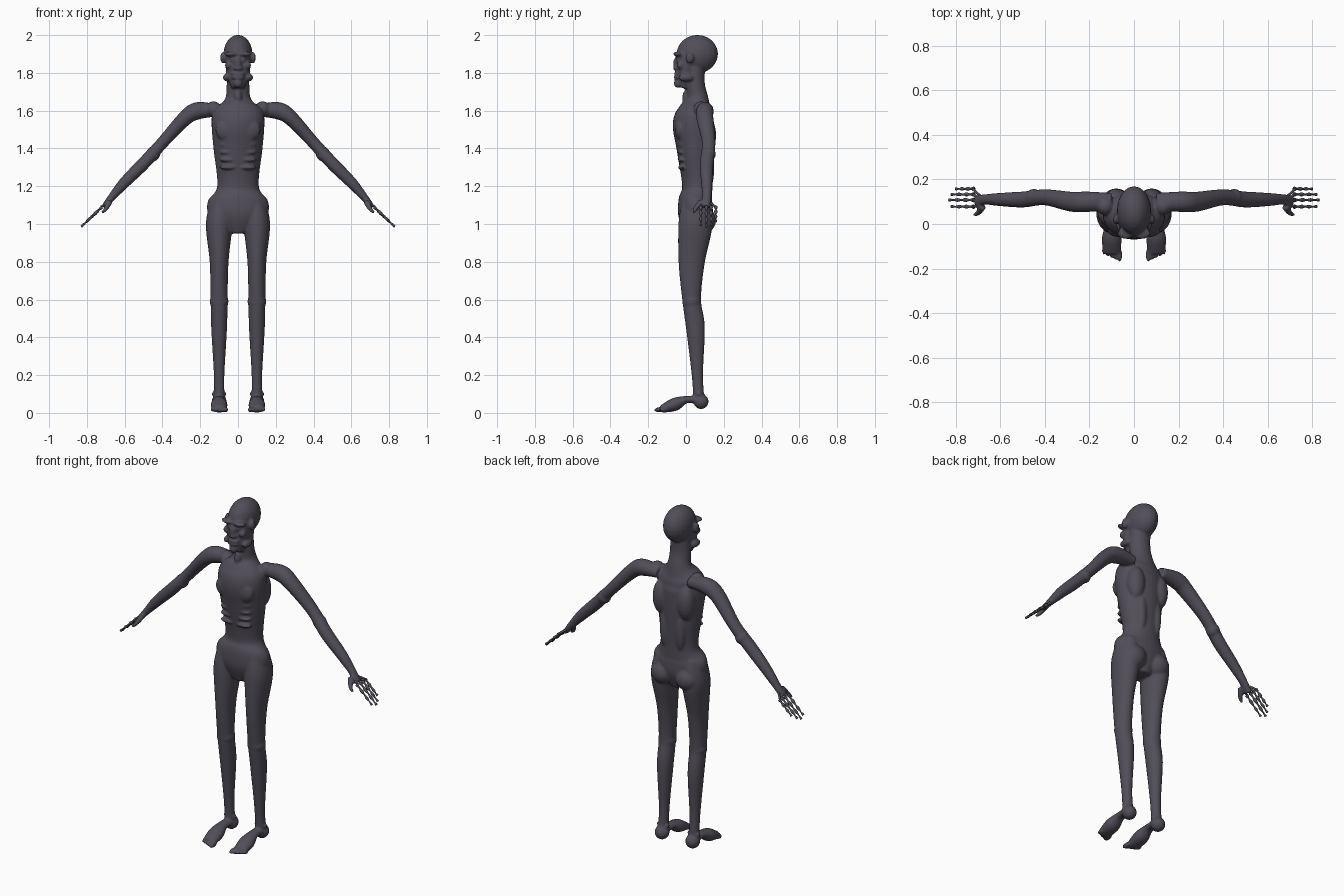
import bpy, bmesh, math
from mathutils import Vector, Matrix

cube = bpy.data.objects.get("Cube")
if cube:
    bpy.data.objects.remove(cube, do_unlink=True)

skin = bpy.data.materials.new("dark grey violet skin")
skin.use_nodes = True
tone = (0.085, 0.075, 0.1, 1)
skin.diffuse_color = tone
shader = skin.node_tree.nodes["Principled BSDF"]
shader.inputs["Base Color"].default_value = tone
shader.inputs["Roughness"].default_value = 0.8

SIDES = {"left": 1, "right": -1}
ACROSS, DEPTH = Vector((1, 0, 0)), Vector((0, 1, 0))
# Stretches for the rounded masses
ROUND, TALL, WIDE, LONG = (1, 1, 1), (1, 1, 2), (2, 1, 1), (1, 2, 1)
RIDGE, PAD = (3, 2, 1), (2, 1, 2)


def spline(keys, steps=6):
    """Smooth rings (x, y, z, radius, other radius) through a few key rings."""
    keys = [Vector(key) for key in keys]
    last = len(keys) - 1
    rings = []
    for i in range(last):
        start, end = keys[i], keys[i + 1]
        leave = (end - keys[max(i - 1, 0)]) / 2
        arrive = (keys[min(i + 2, last)] - start) / 2
        for step in range(steps):
            t = step / steps
            ease = t * t * (3 - 2 * t)
            rings.append(start * (1 - ease) + end * ease
                         + leave * (t * (1 - t) ** 2) - arrive * (t * t * (1 - t)))
    return rings + [keys[-1]]


def loft(bm, rings, axis, side=1, count=24):
    """Closed tube through the rings, its first radius lying along the axis."""
    middles = [Vector((ring[0] * side, ring[1], ring[2])) for ring in rings]
    last = len(rings) - 1
    loops = []
    for i, ring in enumerate(rings):
        along = (middles[min(i + 1, last)] - middles[max(i - 1, 0)]).normalized()
        u = (axis - along * axis.dot(along)).normalized()
        v = along.cross(u)
        loop = []
        for k in range(count):
            angle = math.tau * k / count
            offset = u * math.cos(angle) * ring[3] + v * math.sin(angle) * ring[4]
            loop.append(bm.verts.new(middles[i] + offset))
        loops.append(loop)
    faces = [bm.faces.new(loops[0]), bm.faces.new(loops[-1])]
    for low, high in zip(loops, loops[1:]):
        for k in range(count):
            following = (k + 1) % count
            faces.append(bm.faces.new((low[k], low[following], high[following], high[k])))
    bmesh.ops.recalc_face_normals(bm, faces=faces)


def blob(bm, centre, size, stretch=ROUND, side=1):
    """Rounded mass of muscle or bone."""
    place = Matrix.Translation((centre[0] * side, centre[1], centre[2]))
    scale = Matrix.Diagonal((*(size * factor for factor in stretch), 1))
    bmesh.ops.create_uvsphere(bm, u_segments=20, v_segments=12, radius=1, matrix=place @ scale)


def finish(bm, name):
    mesh = bpy.data.meshes.new(name)
    bm.to_mesh(mesh)
    bm.free()
    mesh.materials.append(skin)
    for polygon in mesh.polygons:
        polygon.use_smooth = True
    result = bpy.data.objects.new(name, mesh)
    bpy.context.collection.objects.link(result)
    return result


def add_trunk(bm):
    # Pelvis, waist, rib cage and neck, bottom to top
    loft(bm, spline([
        (0, .05, .95, .05, .06), (0, .05, 1.04, .15, .09), (0, .05, 1.12, .16, .09),
        (0, .06, 1.2, .11, .08), (0, .05, 1.4, .13, .1), (0, .04, 1.53, .14, .11),
        (0, .05, 1.6, .13, .09), (0, .06, 1.66, .07, .06), (0, .05, 1.74, .06, .05),
        (0, .05, 1.85, .06, .05)]), ACROSS, count=32)
    # Throat
    blob(bm, (0, 0, 1.67), .02, TALL)


def add_torso_muscles(bm, side):
    # Chest, shoulder blade, back, shoulder, buttock
    blob(bm, (.06, -.03, 1.5), .03, PAD, side)
    blob(bm, (.08, .11, 1.47), .05, TALL, side)
    blob(bm, (.05, .12, 1.3), .03, (1, 1, 4), side)
    blob(bm, (.13, .08, 1.61), .04, ROUND, side)
    blob(bm, (.08, .09, 1.02), .07, ROUND, side)
    for rib in range(4):
        blob(bm, (.05, -.02, 1.3 + rib * .04), .012, (4, 2, 1), side)


def add_leg(bm, side):
    loft(bm, spline([
        (.09, .05, 1.13, .05, .07), (.1, .05, 1, .07, .09), (.1, .03, .8, .05, .07),
        (.1, .03, .6, .045, .05), (.1, .05, .45, .042, .05), (.1, .06, .2, .028, .03),
        (.1, .07, .05, .03, .03)]), ACROSS, side)
    # Knee, kneecap, heel, ankle
    blob(bm, (.1, .03, .59), .05, ROUND, side)
    blob(bm, (.1, 0, .6), .02, ROUND, side)
    blob(bm, (.1, .08, .06), .04, ROUND, side)
    blob(bm, (.1, .07, .1), .02, WIDE, side)
    # Foot from instep to ball, then toes from the inside outwards
    loft(bm, spline([
        (.1, .06, .07, .03, .02), (.1, 0, .07, .03, .02),
        (.1, -.06, .045, .044, .035), (.1, -.13, .02, .04, .02)]), ACROSS, side)
    for toe in range(5):
        blob(bm, (.064 + toe * .018, -.14 + toe * .005, .016), .012 - toe * .001, (1, 2.5, 1.2), side)


def add_arm(bm, side):
    loft(bm, spline([
        (.1, .1, 1.6, .04, .03), (.21, .1, 1.6, .046, .046), (.28, .1, 1.56, .045, .04),
        (.4, .12, 1.43, .036, .032), (.5, .11, 1.32, .036, .034), (.6, .11, 1.22, .03, .03),
        (.67, .11, 1.14, .024, .02), (.71, .1, 1.09, .03, .014)]), DEPTH, side)
    # Elbow
    blob(bm, (.45, .12, 1.37), .038, ROUND, side)
    # Thumb
    loft(bm, spline([(.68, .08, 1.12, .018, .016), (.7, .05, 1.08, .012, .012),
                     (.72, .04, 1.06, .007, .007)]), ACROSS, side)


def add_head(bm):
    # Skull and jaw
    blob(bm, (0, .06, 1.9), .11, (.7, 1, .92))
    loft(bm, spline([(0, 0, 1.9, .065, .05), (0, 0, 1.8, .063, .048),
                     (0, -.01, 1.72, .035, .03)]), ACROSS)
    # Nose bridge, nostrils, lips, chin
    blob(bm, (0, -.05, 1.85), .018, TALL)
    blob(bm, (0, -.055, 1.825), .013, WIDE)
    for lip in (1.775, 1.795):
        blob(bm, (0, -.045, lip), .01, (3.5, 2, 1))
    blob(bm, (0, -.04, 1.745), .025, ROUND)
    for side in SIDES.values():
        # Brow, cheekbone, eyeball, jaw corner, ear
        blob(bm, (.036, -.042, 1.9), .013, RIDGE, side)
        blob(bm, (.05, -.03, 1.84), .02, ROUND, side)
        blob(bm, (.03, -.04, 1.87), .013, ROUND, side)
        blob(bm, (.06, 0, 1.775), .02, LONG, side)
        blob(bm, (.08, .02, 1.88), .014, (1, 1.6, 2.2), side)


def add_fingers(bm, side):
    # Knobbly tapering fingers, each with a thin bone running into the palm
    for spread, reach in ((.05, .08), (.025, .1), (0, .11), (-.03, .1)):
        y = .108 + spread
        rings = []
        for k in range(19):
            t = k / 18
            radius = (.0075 + .0028 * math.cos(t * math.tau * 3)) * (1 - t * .3)
            rings.append((.72 + reach * t, y, 1.09 - reach * t * .95, radius, radius))
        loft(bm, rings, DEPTH, side, count=10)
        palm_bone = [(.69, .1 + spread / 2, 1.115, .006, .006), (.725, y, 1.09, .006, .006)]
        loft(bm, palm_bone, DEPTH, side, count=10)


# Merge the body masses into one soft skin
body = bmesh.new()
add_trunk(body)
add_head(body)
for name, side in SIDES.items():
    add_torso_muscles(body, side)
    add_leg(body, side)
    add_arm(body, side)
    hand = bmesh.new()
    add_fingers(hand, side)
    finish(hand, name + "_fingers")
figure = finish(body, "body")
merge = figure.modifiers.new("merge", "REMESH")
merge.mode = "VOXEL"
merge.voxel_size = .0065
merge.use_smooth_shade = True
soften = figure.modifiers.new("soften", "SMOOTH")
soften.factor = 0.5
soften.iterations = 4
